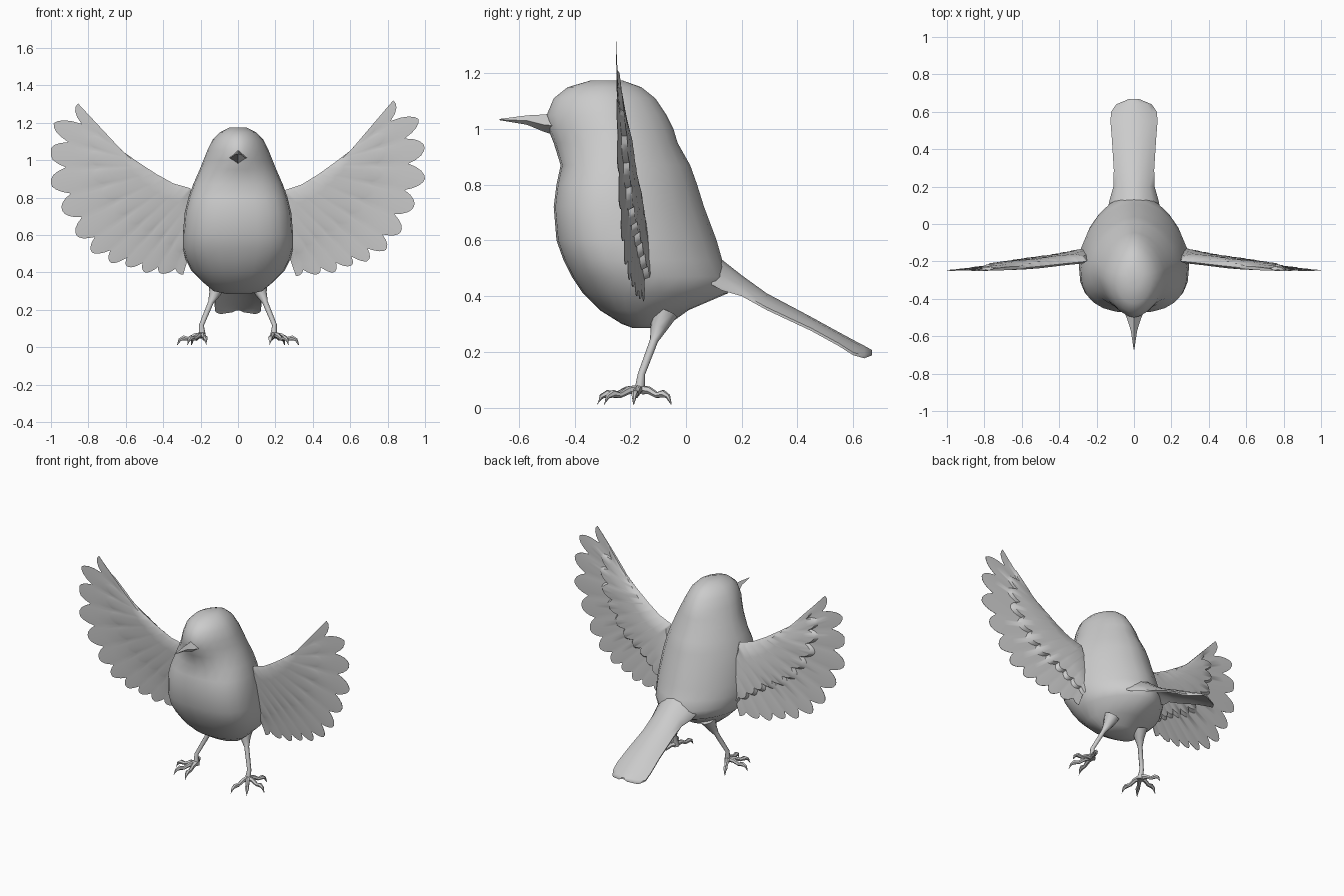
import bpy, bmesh, math
from mathutils import Vector

cube = bpy.data.objects.get("Cube")
if cube:
    bpy.data.objects.remove(cube)

grey = bpy.data.materials.new("plain grey")
grey.use_nodes = True
grey.diffuse_color = (0.6, 0.6, 0.6, 1)
grey.node_tree.nodes["Principled BSDF"].inputs["Base Color"].default_value = (0.6, 0.6, 0.6, 1)


def loft(name, rings, angle=50):
    """Skin a list of closed rings, cap both ends and shade smooth."""
    bm = bmesh.new()
    loops = [[bm.verts.new(p) for p in ring] for ring in rings]
    n = len(loops[0])
    for a, b in zip(loops, loops[1:]):
        for i in range(n):
            j = (i + 1) % n
            bm.faces.new((a[i], a[j], b[j], b[i]))
    bm.faces.new(loops[0][::-1])
    bm.faces.new(loops[-1])
    bmesh.ops.remove_doubles(bm, verts=bm.verts, dist=0.0005)
    bmesh.ops.recalc_face_normals(bm, faces=bm.faces)
    mesh = bpy.data.meshes.new(name)
    bm.to_mesh(mesh)
    bm.free()
    mesh.materials.append(grey)
    obj = bpy.data.objects.new(name, mesh)
    bpy.context.collection.objects.link(obj)
    bpy.ops.object.select_all(action='DESELECT')
    obj.select_set(True)
    bpy.context.view_layer.objects.active = obj
    bpy.ops.object.shade_smooth_by_angle(angle=math.radians(angle))
    return obj


def tube(name, path, radii, sides=8):
    """Tapered tube along a path of points."""
    pts = [Vector(p) for p in path]
    rings = []
    for i, p in enumerate(pts):
        d = (pts[min(i + 1, len(pts) - 1)] - pts[max(i - 1, 0)]).normalized()
        u = d.cross(Vector((0.3, 0.2, 1)) if abs(d.z) < 0.8 else Vector((0, 1, 0))).normalized()
        w = d.cross(u)
        rings.append([p + radii[i] * (u * math.cos(t) + w * math.sin(t))
                      for t in (math.tau * k / sides for k in range(sides))])
    return loft(name, rings)


def power(v, e):
    return math.copysign(abs(v) ** e, v)


# Body and head: height, front, back, half width, fullness of front
sections = [
    (0.285, -0.19, -0.11, 0.06, 2), (0.30, -0.23, -0.06, 0.13, 2),
    (0.35, -0.31, 0.01, 0.19, 2.2), (0.41, -0.37, 0.15, 0.25, 2.4),
    (0.47, -0.41, 0.16, 0.28, 2.5), (0.53, -0.44, 0.13, 0.295, 2.6),
    (0.60, -0.465, 0.11, 0.295, 2.6), (0.72, -0.475, 0.065, 0.285, 2.5),
    (0.80, -0.465, 0.04, 0.265, 2.4), (0.87, -0.45, 0.015, 0.24, 2.2),
    (0.95, -0.475, -0.03, 0.205, 1.9), (1.00, -0.495, -0.045, 0.185, 1.7),
    (1.05, -0.50, -0.07, 0.165, 1.7), (1.11, -0.475, -0.11, 0.135, 1.8),
    (1.15, -0.425, -0.16, 0.095, 2), (1.175, -0.34, -0.23, 0.045, 2),
]
rings = []
for z, front, back, half, full in sections:
    mid = front + (back - front) * (0.42 if z < 0.9 else 0.5)
    ring = []
    for k in range(24):
        t = math.tau * k / 24
        c, s = math.cos(t), math.sin(t)
        e = 2 / (full if s < 0 else 1.75)
        reach = mid - front if s < 0 else back - mid
        ring.append((half * power(c, e), mid + reach * power(s, e), z))
    rings.append(ring)
loft("body", rings, 60)

# Beak: diamond sections narrowing to a point
loft("beak", [[(w, y, m), (0, y, top), (-w, y, m), (0, y, low)]
              for y, w, low, m, top in [(-0.45, 0.06, 0.97, 1.01, 1.06),
                                        (-0.51, 0.036, 0.99, 1.015, 1.052),
                                        (-0.57, 0.017, 1.015, 1.03, 1.049),
                                        (-0.67, 0.002, 1.032, 1.034, 1.036)]], 30)

# Tail: thin arched sheet with a rounded end
rings = []
for y, z, droop, half in [(0.04, 0.58, 0.1, 0.15), (0.13, 0.53, 0.1, 0.13), (0.2, 0.475, 0.065, 0.11),
                          (0.29, 0.41, 0.05, 0.108), (0.45, 0.325, 0.04, 0.118),
                          (0.55, 0.27, 0.04, 0.126), (0.6, 0.243, 0.045, 0.122),
                          (0.64, 0.222, 0.035, 0.095), (0.667, 0.207, 0.01, 0.03)]:
    arch = [(half * s, y, z - droop * s * s) for s in (-1, -0.75, -0.4, 0, 0.4, 0.75, 1)]
    rings.append(arch + [(x * 0.99, yy, zz - 0.01) for x, yy, zz in arch[::-1]])
loft("tail", rings)

# Wing: feather tips and the arm line they fan out from
tips = [(0.83, 1.32), (0.965, 1.22), (0.998, 1.07), (1.0, 0.9), (0.94, 0.75), (0.87, 0.615),
        (0.79, 0.52), (0.69, 0.46), (0.60, 0.435), (0.51, 0.40), (0.42, 0.39), (0.31, 0.38)]
arm = [(0.60, 1.05), (0.52, 0.99), (0.43, 0.925), (0.34, 0.87), (0.25, 0.84), (0.24, 0.74), (0.24, 0.58)]
# Share along feather, front depth, back depth (the drop marks the covert edge)
rows = [(0, 0, 0), (0.05, 0.012, 0.025), (0.18, 0.014, 0.036), (0.4, 0.01, 0.032),
        (0.56, 0.006, 0.026), (0.6, 0.004, 0.006), (0.8, 0.003, 0.004), (1, 0.001, 0.001)]


def along(points, u):
    f = u * (len(points) - 1)
    i = min(int(f), len(points) - 2)
    return Vector(points[i]).lerp(Vector(points[i + 1]), f - i)


def wing(name, side, turn, lift):
    rings, step = [], 8
    count = (len(tips) - 1) * step
    pivot = Vector((0.25, 0.75))
    for k in range(count + 1):
        u = k / count
        edge, root = along(tips, u), along(arm, u)
        s = abs(k / step - round(k / step)) * 2
        notch = (0.105 - 0.075 * u) * s ** 2.2
        edge += (root - edge).normalized() * notch
        front, back = [], []
        for v, near, far in rows:
            p = root.lerp(edge, v) - pivot
            x = pivot.x + p.x * math.cos(turn) + p.y * math.sin(turn)
            z = pivot.y - p.x * math.sin(turn) + p.y * math.cos(turn) + lift
            inward = max(0, 1 - (x - 0.3) / 0.75)
            y = -0.25 + 0.1 * min(1, max(0, (1.25 - z) / 0.85)) * inward
            thick = 0.35 + 0.65 * min(1, u * 4)
            front.append((side * min(x, 1), y - near * thick, z))
            back.append((side * min(x, 1), y + far * thick, z))
        rings.append(front + back[::-1])
    loft(name, rings, 40)


wing("left_wing", 1, 0, 0)
wing("right_wing", -1, 0.045, 0.01)

# Legs and splayed feet
toes = {"inner": (-0.02, -0.15), "middle": (0.08, -0.125), "outer": (0.135, -0.02), "rear": (0.06, 0.115)}
for label, side in (("left", 1), ("right", -1)):
    tube(label + "_leg", [(side * x, y, z) for x, y, z in
                          [(0.11, -0.08, 0.34), (0.125, -0.098, 0.285), (0.145, -0.115, 0.24),
                           (0.195, -0.16, 0.12), (0.19, -0.168, 0.05)]],
         [0.05, 0.03, 0.015, 0.013, 0.02])
    for toe, (dx, dy) in toes.items():
        path = [(side * (0.19 + dx * t), -0.168 + dy * t, z) for t, z in
                [(0, 0.065), (0.3, 0.062), (0.55, 0.045), (0.75, 0.05), (0.9, 0.04), (1, 0.012)]]
        tube(label + "_" + toe + "_toe", path, [0.017, 0.014, 0.011, 0.014, 0.009, 0.002], 6)
